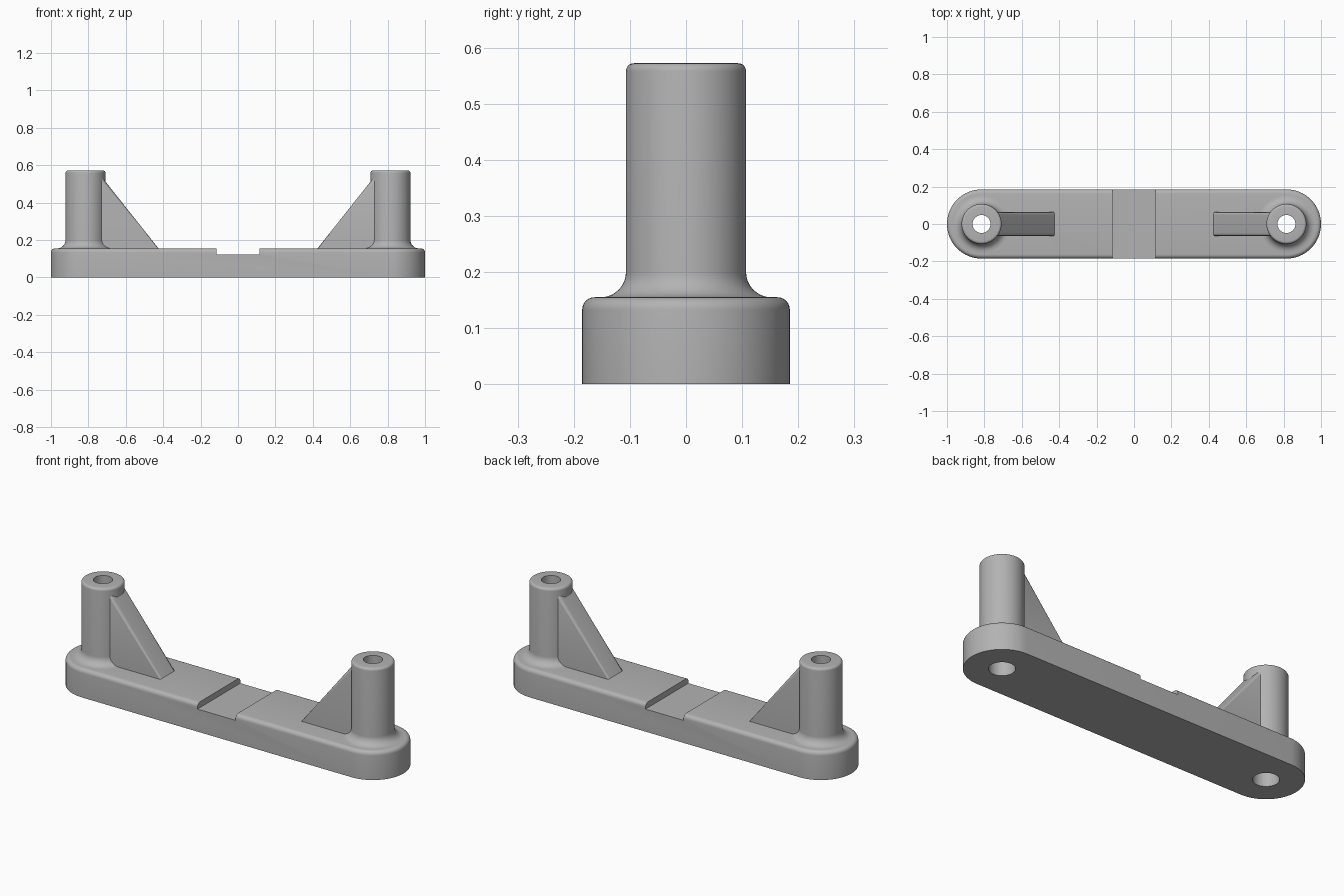
import bpy, bmesh
from math import sin, cos, pi, radians

if "Cube" in bpy.data.objects:
    bpy.data.objects.remove(bpy.data.objects["Cube"])

END_X, HALF_W, BASE_H = 0.815, 0.185, 0.155
BOSS_R, BOSS_TOP = 0.107, 0.572
BORE_R, SCREW_R = 0.064, 0.048
SEG = 64

grey = bpy.data.materials.new("plain grey")
grey.use_nodes = True
grey.diffuse_color = (0.45, 0.45, 0.45, 1)
grey.node_tree.nodes["Principled BSDF"].inputs["Base Color"].default_value = (0.45, 0.45, 0.45, 1)


def finish(bm, name):
    bmesh.ops.recalc_face_normals(bm, faces=bm.faces)
    mesh = bpy.data.meshes.new(name)
    bm.to_mesh(mesh)
    bm.free()
    mesh.materials.append(grey)
    obj = bpy.data.objects.new(name, mesh)
    bpy.context.collection.objects.link(obj)
    return obj


def smooth(obj):
    obj.data.shade_smooth()
    obj.data.set_sharp_from_angle(angle=radians(32))


def prism(points, offset):
    """Solid from a closed outline swept along an offset."""
    bm = bmesh.new()
    face = bm.faces.new([bm.verts.new(p) for p in points])
    result = bmesh.ops.extrude_face_region(bm, geom=[face])
    moved = [v for v in result["geom"] if isinstance(v, bmesh.types.BMVert)]
    bmesh.ops.translate(bm, verts=moved, vec=offset)
    return bm


def arc(cx, cz, r, start, end, steps=8):
    angles = [radians(start + (end - start) * i / steps) for i in range(steps + 1)]
    return [(cx + r * cos(a), cz + r * sin(a)) for a in angles]


def cut(target, cutter):
    mod = target.modifiers.new("cut", "BOOLEAN")
    mod.operation, mod.solver, mod.object = "DIFFERENCE", "EXACT", cutter
    bpy.context.view_layer.update()
    evaluated = target.evaluated_get(bpy.context.evaluated_depsgraph_get())
    mesh = bpy.data.meshes.new_from_object(evaluated)
    target.modifiers.clear()
    target.data = mesh
    bpy.data.objects.remove(cutter)


# Base bar with round ends and a rounded top rim
outline = arc(END_X, 0, HALF_W, -90, 90, SEG // 2) + arc(-END_X, 0, HALF_W, 90, 270, SEG // 2)
bm = prism([(x, y, 0) for x, y in outline], (0, 0, BASE_H))
rim = [e for e in bm.edges if all(v.co.z > BASE_H - 0.001 for v in e.verts)]
bmesh.ops.bevel(bm, geom=rim, offset=0.022, segments=6, profile=0.5, affect="EDGES")
base = finish(bm, "base_bar")

# Cross notch in the middle of the bar
notch = [(-0.115, -0.3, 0.123), (0.115, -0.3, 0.123), (0.115, -0.3, 0.3), (-0.115, -0.3, 0.3)]
cut(base, finish(prism(notch, (0, 0.6, 0)), "notch_cutter"))

# Bores through the bar ends
for side in (-1, 1):
    ring = [(x, y, -0.1) for x, y in arc(side * END_X, 0, BORE_R, 0, 360, SEG)[:-1]]
    cut(base, finish(prism(ring, (0, 0, 0.5)), "bore_cutter"))
smooth(base)

# Hollow post section: foot fillet, wall, rounded lip, screw hole, wider bore
FILLET, LIP, STEP_Z = 0.045, 0.014, 0.45
section = arc(BOSS_R + FILLET, BASE_H + FILLET, FILLET, 270, 180)
section += arc(BOSS_R - LIP, BOSS_TOP - LIP, LIP, 0, 90, 5)
section += [(SCREW_R, BOSS_TOP), (SCREW_R, STEP_Z), (BORE_R, STEP_Z), (BORE_R, BASE_H)]

# Rib side outline, as distance from the centre and height
rib_side = [(0.425, BASE_H - 0.004), (0.737, BASE_H - 0.004), (0.737, 0.548), (0.425, BASE_H)]
RIB_W = 0.063

for side, label in ((1, "left"), (-1, "right")):
    bm = bmesh.new()
    rings = [[bm.verts.new((side * END_X + r * cos(2 * pi * i / SEG), r * sin(2 * pi * i / SEG), z))
              for i in range(SEG)] for r, z in section]
    for low, high in zip(rings, rings[1:]):
        for i in range(SEG):
            j = (i + 1) % SEG
            bm.faces.new((low[i], low[j], high[j], high[i]))
    smooth(finish(bm, label + "_post"))

    # Sloping rib with rounded long edges
    bm = prism([(side * x, -RIB_W, z) for x, z in rib_side], (0, 2 * RIB_W, 0))
    slope = [e for e in bm.edges
             if abs(e.verts[0].co.y - e.verts[1].co.y) < 0.001
             and abs(e.verts[0].co.z - e.verts[1].co.z) > 0.1
             and abs(e.verts[0].co.x - e.verts[1].co.x) > 0.1]
    bmesh.ops.bevel(bm, geom=slope, offset=0.016, segments=5, profile=0.5, affect="EDGES")
    smooth(finish(bm, label + "_rib"))
